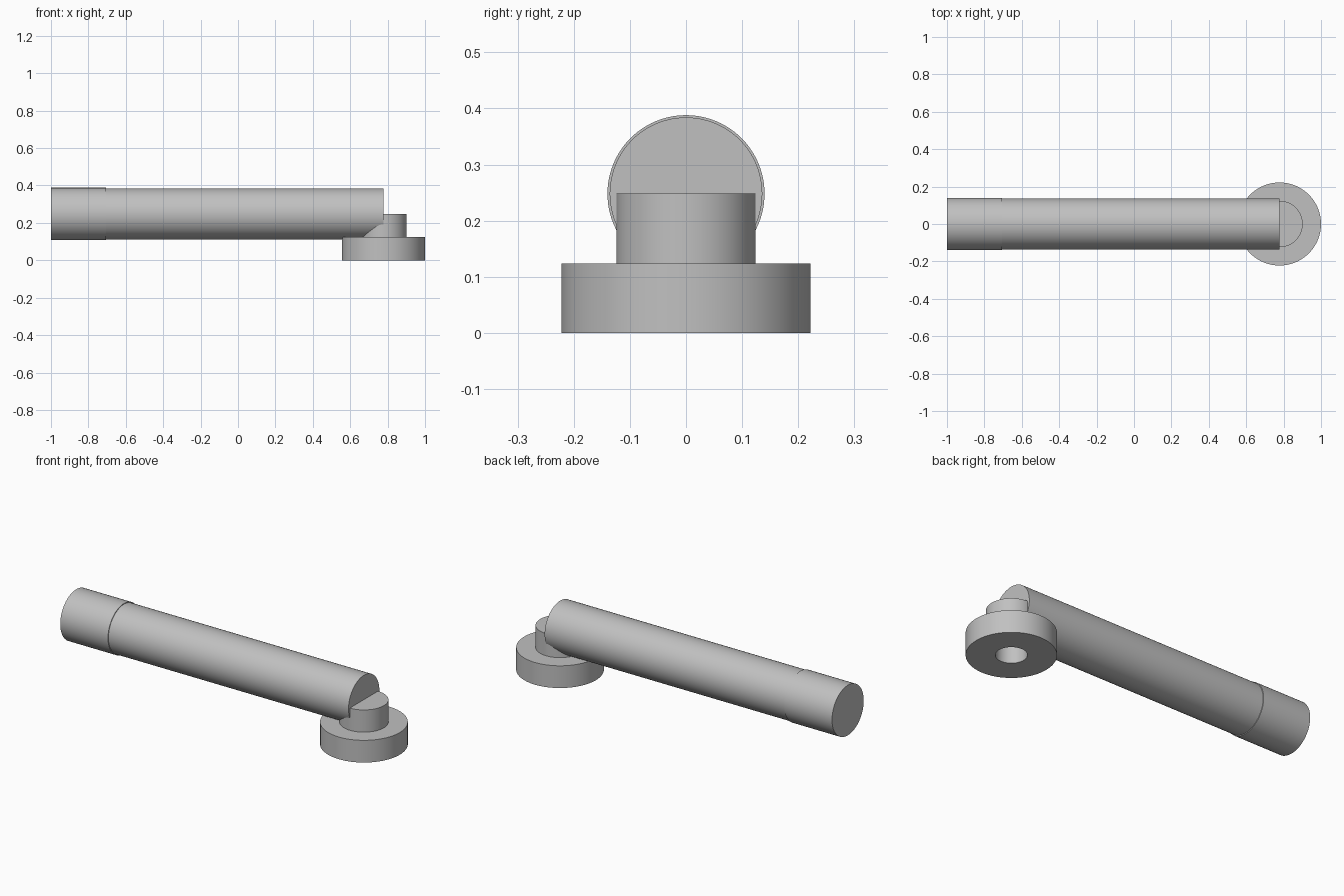
import bpy, bmesh, math
from mathutils import Matrix

default = bpy.data.objects.get("Cube")
if default:
    bpy.data.objects.remove(default, do_unlink=True)

# Single grey metal
metal = bpy.data.materials.new("grey_metal")
metal.use_nodes = True
colour = (0.53, 0.53, 0.53, 1)
metal.diffuse_color = colour
metal.node_tree.nodes["Principled BSDF"].inputs["Base Color"].default_value = colour


def lathe(name, profile, transform, steps=96):
    """Revolve (radius, height) points around z, then place the part."""
    bm = bmesh.new()
    verts = [bm.verts.new((r, 0, h)) for r, h in profile]
    edges = [bm.edges.new(pair) for pair in zip(verts, verts[1:])]
    bmesh.ops.spin(bm, geom=verts + edges, cent=(0, 0, 0), axis=(0, 0, 1),
                   angle=math.tau, steps=steps, use_merge=True)
    bmesh.ops.remove_doubles(bm, verts=bm.verts, dist=1e-5)
    bmesh.ops.recalc_face_normals(bm, faces=bm.faces)
    bm.transform(transform)
    mesh = bpy.data.meshes.new(name)
    bm.to_mesh(mesh)
    bm.free()
    mesh.materials.append(metal)
    obj = bpy.data.objects.new(name, mesh)
    bpy.context.collection.objects.link(obj)
    bpy.ops.object.select_all(action="DESELECT")
    obj.select_set(True)
    bpy.context.view_layer.objects.active = obj
    bpy.ops.object.shade_smooth_by_angle(angle=math.radians(30))
    return obj


pivot_x = 0.778      # hub axis, also the end of the arm
arm_z = 0.248
grip_end = -0.705

# Hub: wide flange, narrow neck and a blind bore from below
lathe("hub",
      [(0, 0.19), (0.078, 0.19), (0.078, 0), (0.222, 0), (0.222, 0.124),
       (0.124, 0.124), (0.124, arm_z), (0, arm_z)],
      Matrix.Translation((pivot_x, 0, 0)))

# Arm and slightly thicker grip lie along x
along_x = Matrix.Translation((0, 0, arm_z)) @ Matrix.Rotation(math.pi / 2, 4, "Y")
for name, radius, start, end in [("arm", 0.136, grip_end, pivot_x),
                                 ("grip", 0.14, -1, grip_end)]:
    lathe(name, [(0, start), (radius, start), (radius, end), (0, end)], along_x)
